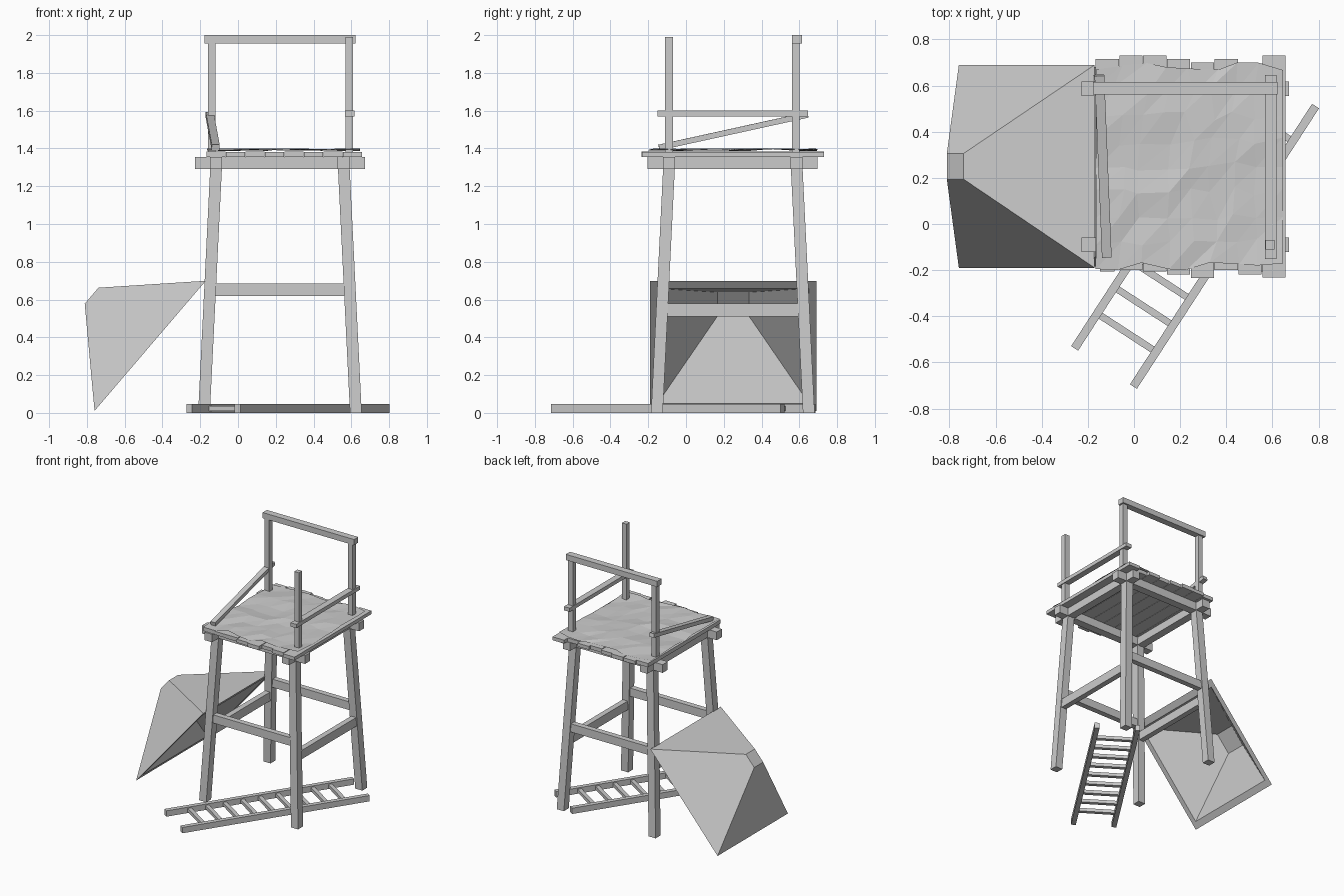
import bpy, bmesh, math, random
from mathutils import Vector

if "Cube" in bpy.data.objects:
    bpy.data.objects.remove(bpy.data.objects["Cube"])

random.seed(4)
BOX = [(0, 3, 2, 1), (4, 5, 6, 7), (0, 1, 5, 4), (1, 2, 6, 5), (2, 3, 7, 6), (3, 0, 4, 7)]


def mesh(name, verts, faces):
    me = bpy.data.meshes.new(name)
    me.from_pydata([tuple(v) for v in verts], [], faces)
    bm = bmesh.new()
    bm.from_mesh(me)
    bmesh.ops.recalc_face_normals(bm, faces=bm.faces)
    bm.to_mesh(me)
    bm.free()
    ob = bpy.data.objects.new(name, me)
    bpy.context.collection.objects.link(ob)
    return ob


def box(name, x0, x1, y0, y1, z0, z1):
    return mesh(name, [(x, y, z) for z in (z0, z1)
                       for x, y in ((x0, y0), (x1, y0), (x1, y1), (x0, y1))], BOX)


def beam(name, a, b, w, h):
    """Square-ended timber from a to b, w wide and h high."""
    a, b = Vector(a), Vector(b)
    side = (b - a).cross(Vector((0, 0, 1))).normalized()
    up = side.cross(b - a).normalized()
    return mesh(name, [p + side * w / 2 * i + up * h / 2 * j for p in (a, b)
                       for i, j in ((-1, -1), (1, -1), (1, 1), (-1, 1))], BOX)


CX, CY = 0.222, 0.248

# Splayed legs
for sx in (-1, 1):
    for sy in (-1, 1):
        verts = []
        for z, dx, dy in ((0, 0.402, 0.402), (1.36, 0.335, 0.335)):
            x, y = CX + sx * dx, CY + sy * dy
            verts += [(x + i * 0.031, y + j * 0.031, z)
                      for i, j in ((-1, -1), (1, -1), (1, 1), (-1, 1))]
        mesh("leg", verts, BOX)

# Mid braces and deck beams
for s in (-1, 1):
    y, x = CY + s * 0.37, CX + s * 0.377
    box("cross_brace", CX - 0.35, CX + 0.35, y - 0.022, y + 0.022, 0.62, 0.685)
    box("side_brace", x - 0.022, x + 0.022, CY - 0.36, CY + 0.36, 0.51, 0.58)
    y, x = CY + s * 0.338, CX + s * 0.338
    box("deck_beam_across", -0.228, 0.672, y - 0.032, y + 0.032, 1.29, 1.355)
    box("deck_beam_along", x - 0.032, x + 0.032, -0.205, 0.695, 1.291, 1.354)

# Uneven deck planks
ends = [(-0.195, 0.715), (-0.2, 0.73), (-0.205, 0.73), (-0.22, 0.715),
        (-0.235, 0.7), (-0.2, 0.715), (-0.22, 0.69), (-0.232, 0.73)]
for i, (y0, y1) in enumerate(ends):
    x = -0.168 + i * 0.1033
    box("deck_plank", x + 0.001, x + 0.102, y0, y1, 1.355, 1.385 - 0.003 * (i % 2))

# Crumpled sheet on the deck
n = 8
verts = []
for j in range(n + 1):
    for i in range(n + 1):
        jx = random.uniform(-0.025, 0.025) if 0 < i < n else 0
        jy = random.uniform(-0.02, 0.02)
        verts.append((-0.165 + 0.81 * i / n + jx, -0.185 + 0.87 * j / n + jy,
                      random.uniform(1.387, 1.401)))
faces = []
for j in range(n):
    for i in range(n):
        a = j * (n + 1) + i
        faces += [(a, a + 1, a + n + 2), (a, a + n + 2, a + n + 1)]
mesh("deck_sheet", verts, faces)

# Rail posts, one corner missing
for x, y, top in ((-0.14, 0.582, 1.96), (0.59, 0.582, 1.96), (0.59, -0.09, 1.99)):
    box("rail_post", x - 0.02, x + 0.02, y - 0.02, y + 0.02, 1.38, top)
box("top_rail", -0.178, 0.622, 0.562, 0.615, 1.955, 2.0)
box("right_rail", 0.567, 0.617, -0.152, 0.645, 1.57, 1.6)
beam("fallen_rail", (-0.118, -0.143, 1.405), (-0.15, 0.645, 1.578), 0.042, 0.03)

# Fallen roof: hollow truncated pyramid leaning on the tower
centre = Vector((-0.465, CY + 0.002, 0.355))
u, v, nrm = Vector((0.65, 0, 0.76)), Vector((0, 1, 0)), Vector((-0.76, 0, 0.65))
verts = []
for half, depth in ((0.4, 0), (0.453, 0), (0.056, 0.408), (0.0825, 0.34)):
    verts += [centre + nrm * depth + u * i * half + v * j * min(half, 0.44)
              for i, j in ((-1, -1), (1, -1), (1, 1), (-1, 1))]
faces = [(8, 9, 10, 11), (12, 13, 14, 15)]
for a, b in ((0, 4), (4, 8), (0, 12)):
    faces += [(a + k, a + (k + 1) % 4, b + (k + 1) % 4, b + k) for k in range(4)]
mesh("fallen_roof", verts, faces)

# Ladder on the ground
d = Vector((math.cos(math.radians(57)), math.sin(math.radians(57)), 0))
side = Vector((d.y, -d.x, 0))
start = Vector((-0.13, -0.622, 0.023))
for s in (-1, 1):
    p = start + side * s * 0.152
    beam("ladder_rail", p, p + d * 1.45, 0.036, 0.046)
for k in range(9):
    p = start + d * (0.18 + 0.136 * k)
    beam("ladder_rung", p - side * 0.145, p + side * 0.145, 0.03, 0.026)
